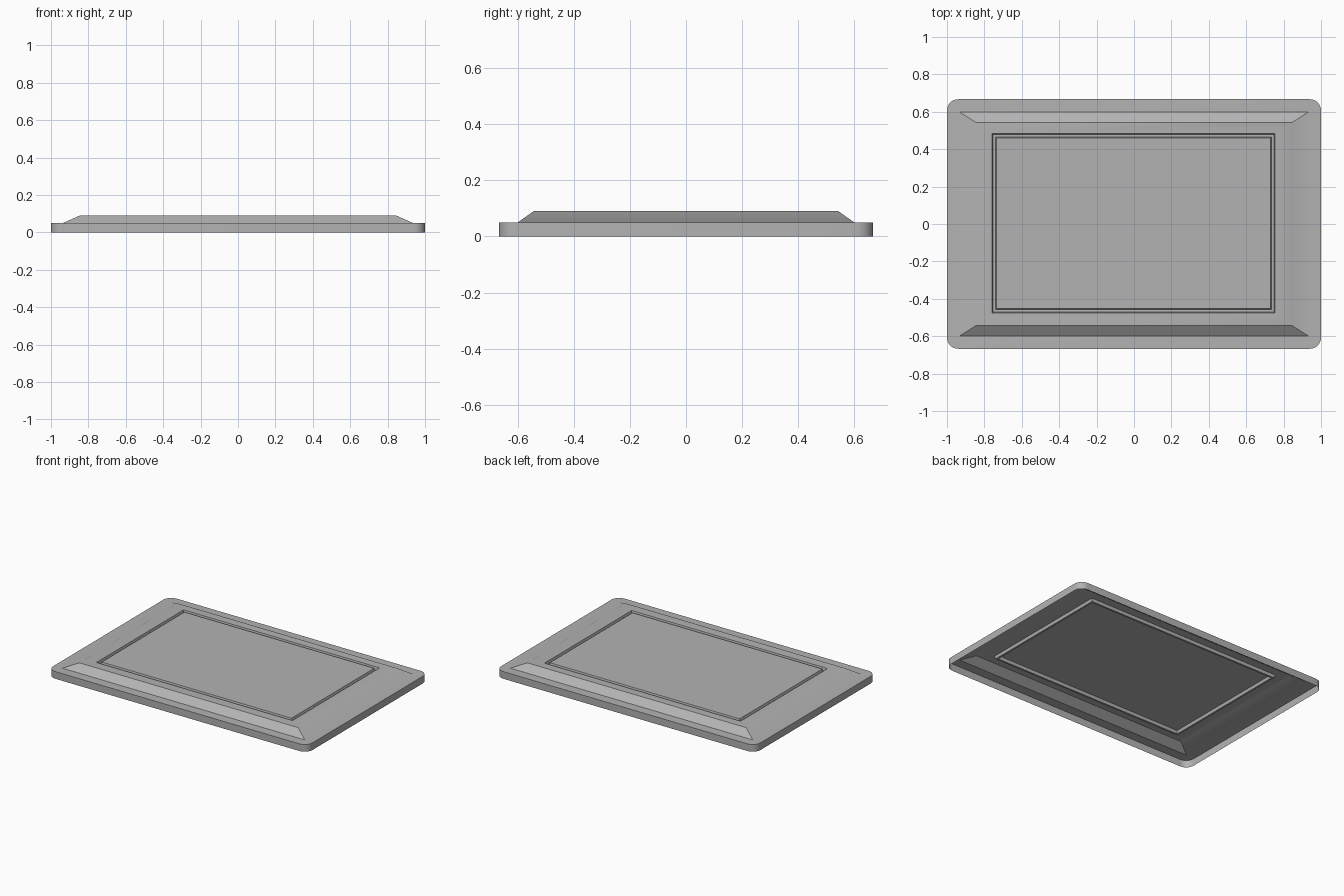
import bpy, bmesh
from math import sin, cos, pi, radians

if "Cube" in bpy.data.objects:
    bpy.data.objects.remove(bpy.data.objects["Cube"])

SEG = 8  # steps per rounded corner


def ring(bm, hx, hy, z, r=0.0, cx=0.0, cy=0.0):
    """Rounded rectangle loop; radius 0 collapses each corner to one point."""
    verts = []
    for k, (sx, sy) in enumerate([(1, 1), (-1, 1), (-1, -1), (1, -1)]):
        for i in range(SEG + 1):
            a = k * pi / 2 + i / SEG * pi / 2
            verts.append(bm.verts.new((cx + sx * (hx - r) + r * cos(a),
                                       cy + sy * (hy - r) + r * sin(a), z)))
    return verts


def bridge(bm, a, b):
    n = len(a)
    for i in range(n):
        j = (i + 1) % n
        bm.faces.new((a[i], a[j], b[j], b[i]))


bm = bmesh.new()
gx, gy = -0.003, 0.004  # groove sits very slightly off centre
loops = [
    ring(bm, 1.0, 0.667, 0.0, 0.06),             # open bottom edge
    ring(bm, 1.0, 0.667, 0.05, 0.06),            # rim
    ring(bm, 0.935, 0.60, 0.05),                 # foot of slope
    ring(bm, 0.845, 0.543, 0.09),                # plateau edge
    ring(bm, 0.756, 0.480, 0.09, 0, gx, gy),     # groove outer lip
    ring(bm, 0.751, 0.475, 0.07, 0, gx, gy),     # groove floor
    ring(bm, 0.738, 0.462, 0.07, 0, gx, gy),
    ring(bm, 0.732, 0.456, 0.09, 0, gx, gy),     # groove inner lip
]
for a, b in zip(loops, loops[1:]):
    bridge(bm, a, b)
bm.faces.new(loops[-1])                          # central panel
bmesh.ops.remove_doubles(bm, verts=bm.verts[:], dist=1e-5)

mesh = bpy.data.meshes.new("tray_cover")
bm.to_mesh(mesh)
bm.free()
cover = bpy.data.objects.new("tray_cover", mesh)
bpy.context.collection.objects.link(cover)

# Dark grey finish
grey = bpy.data.materials.new("dark_grey")
grey.diffuse_color = (0.45, 0.45, 0.45, 1)
grey.use_nodes = True
grey.node_tree.nodes["Principled BSDF"].inputs["Base Color"].default_value = grey.diffuse_color
mesh.materials.append(grey)

bpy.context.view_layer.objects.active = cover
cover.select_set(True)
bpy.ops.object.shade_smooth_by_angle(angle=radians(30))
